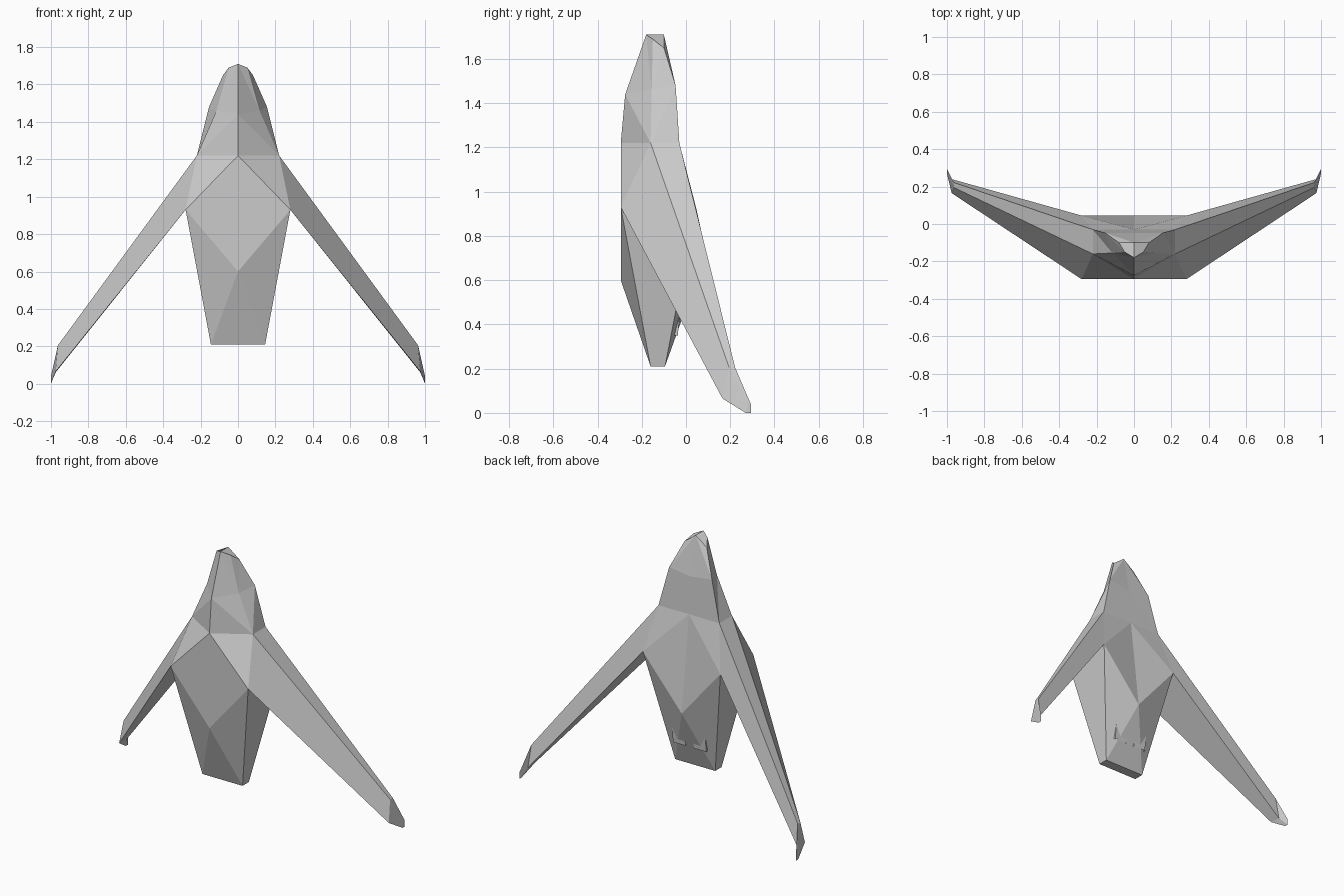
import bpy, bmesh
from math import radians

if "Cube" in bpy.data.objects:
    bpy.data.objects.remove(bpy.data.objects["Cube"])


def finish(name, bm):
    bmesh.ops.recalc_face_normals(bm, faces=bm.faces)
    mesh = bpy.data.meshes.new(name)
    bm.to_mesh(mesh)
    bm.free()
    ob = bpy.data.objects.new(name, mesh)
    bpy.context.collection.objects.link(ob)
    return ob


def mirror_x(ob):
    ob.modifiers.new("mirror", 'MIRROR').use_mirror_merge = False


# Fuselage: half rings (front ridge, front side, back side, back centre)
def hull(name, halves):
    bm = bmesh.new()
    rings = []
    for h in halves:
        pts = h + [(-x, y, z) for x, y, z in (h[2], h[1])]
        rings.append([bm.verts.new(p) for p in pts])
    for a, b in zip(rings, rings[1:]):
        for i in range(6):
            j = (i + 1) % 6
            if i in (0, 3):            # split from the centre line outward
                tris = [(a[i], a[j], b[j]), (a[i], b[j], b[i])]
            else:
                tris = [(a[i], a[j], b[i]), (a[j], b[j], b[i])]
            for t in tris:
                bm.faces.new(t)
    for r in (rings[0], rings[-1]):
        bm.faces.new(r[:4])
        bm.faces.new(r[3:] + r[:1])
    return finish(name, bm)


hull("fuselage", [
    [(0, -.18, 1.71), (.05, -.15, 1.69), (.08, -.10, 1.65), (0, -.10, 1.71)],
    [(0, -.275, 1.44), (.115, -.155, 1.46), (.155, -.047, 1.48), (0, -.047, 1.46)],
    [(0, -.295, 1.22), (.22, -.16, 1.22), (.22, -.03, 1.22), (0, -.03, 1.22)],
    [(0, -.295, .60), (.28, -.295, .93), (.28, .045, .93), (0, .045, .60)],
    [(0, -.16, .21), (.145, -.16, .21), (.145, -.095, .21), (0, -.095, .21)],
])

# Swept wings: root, kink and tip sections
sections = [
    [(.22, -.16, 1.22), (.22, -.03, 1.22), (.28, .045, .93), (.28, -.295, .93)],
    [(.963, .195, .205), (.963, .222, .205), (.975, .24, .06), (.975, .165, .065)],
    [(.998, .283, .045), (1, .293, .04), (1, .293, 0), (1, .27, 0)],
]
bm = bmesh.new()
rings = [[bm.verts.new(p) for p in s] for s in sections]
for a, b in zip(rings, rings[1:]):
    for i in range(4):
        j = (i + 1) % 4
        bm.faces.new((a[i], a[j], b[j], b[i]))
bm.faces.new(rings[-1])
mirror_x(finish("wings", bm))

# Exhaust housings half sunk into the back of the tail
bm = bmesh.new()
bmesh.ops.create_cube(bm, size=1)
for v in bm.verts:
    top = v.co.z > 0
    v.co = (.075 + v.co.x * .09,
            (-.027 if top else -.037) if v.co.y > 0 else -.09,
            .46 if top else .35)
# hollow the underside into an open nozzle
under = min(bm.faces, key=lambda f: f.calc_center_median().z)
bmesh.ops.inset_region(bm, faces=[under], thickness=.007)
bmesh.ops.translate(bm, verts=under.verts, vec=(0, 0, .03))
mirror_x(finish("exhausts", bm))
